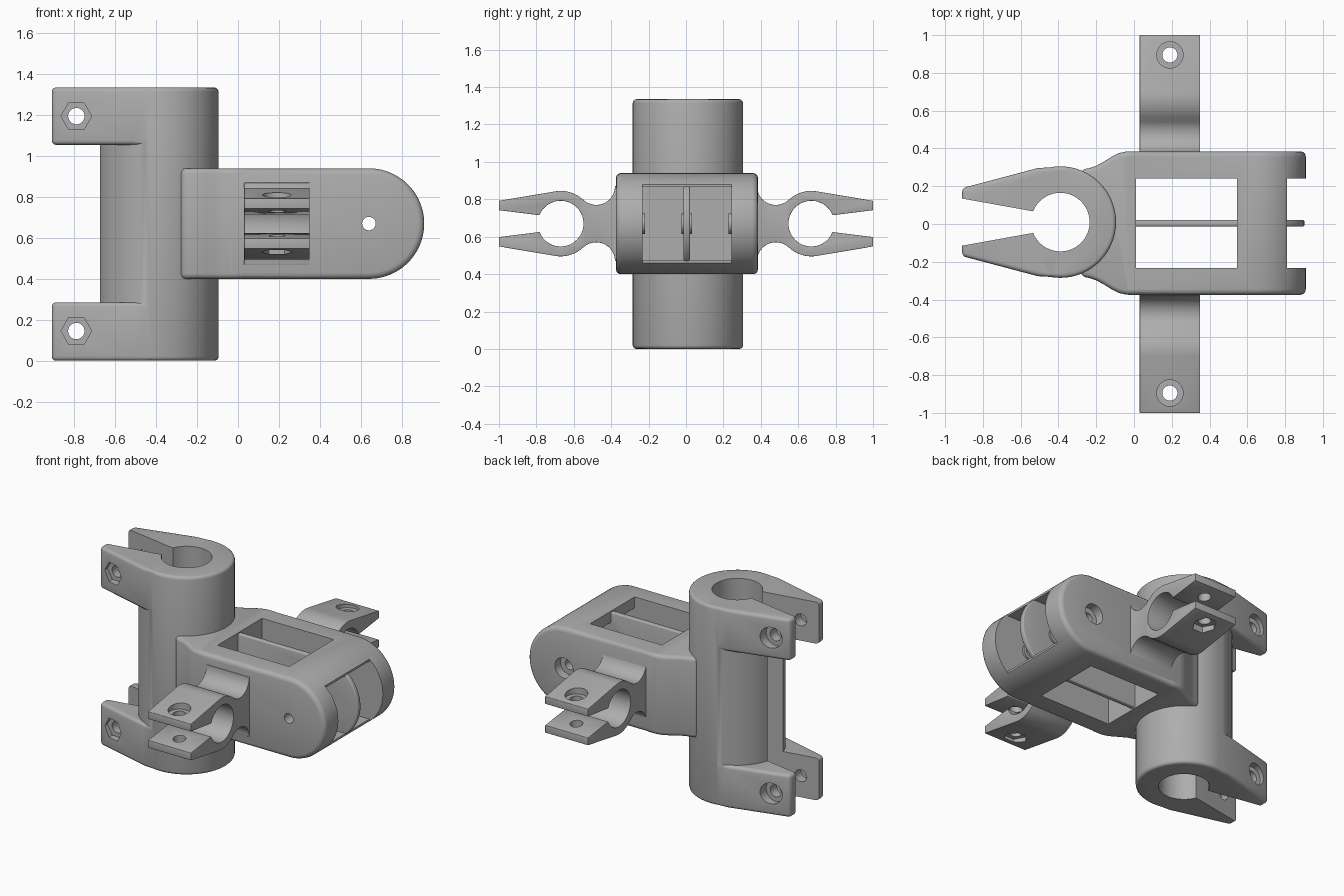
import bpy, bmesh, math

cube = bpy.data.objects.get("Cube")
if cube:
    bpy.data.objects.remove(cube, do_unlink=True)

grey = bpy.data.materials.new("plain_grey")
grey.use_nodes = True
grey.diffuse_color = (0.42, 0.42, 0.42, 1)
grey.node_tree.nodes["Principled BSDF"].inputs["Base Color"].default_value = (0.42, 0.42, 0.42, 1)


def arc(cx, cy, r, start, end, n=24):
    angles = [math.radians(start + (end - start) * i / n) for i in range(n + 1)]
    return [(cx + r * math.cos(a), cy + r * math.sin(a)) for a in angles]


def circle(cx, cy, r, n=64):
    return arc(cx, cy, r, 0, 360, n)[:-1]


def rect(x0, x1, y0, y1):
    return [(x0, y0), (x1, y0), (x1, y1), (x0, y1)]


def activate(obj):
    bpy.ops.object.select_all(action='DESELECT')
    obj.select_set(True)
    bpy.context.view_layer.objects.active = obj


def prism(name, pts, axis, lo, hi, bevel=0):
    """Extrude a closed profile along an axis and round its hard edges."""
    place = {'X': lambda p, t: (t, p[0], p[1]),
             'Y': lambda p, t: (p[0], t, p[1]),
             'Z': lambda p, t: (p[0], p[1], t)}[axis]
    bm = bmesh.new()
    low = [bm.verts.new(place(p, lo)) for p in pts]
    high = [bm.verts.new(place(p, hi)) for p in pts]
    bm.faces.new(low)
    bm.faces.new(high)
    for i in range(len(pts)):
        j = (i + 1) % len(pts)
        bm.faces.new((low[i], low[j], high[j], high[i]))
    bmesh.ops.recalc_face_normals(bm, faces=bm.faces)
    mesh = bpy.data.meshes.new(name)
    bm.to_mesh(mesh)
    bm.free()
    mesh.materials.append(grey)
    obj = bpy.data.objects.new(name, mesh)
    bpy.context.collection.objects.link(obj)
    if bevel:
        mod = obj.modifiers.new("round", 'BEVEL')
        mod.width, mod.segments = bevel, 3
        mod.limit_method, mod.angle_limit = 'ANGLE', math.radians(30)
        activate(obj)
        bpy.ops.object.modifier_apply(modifier=mod.name)
    return obj


def combine(obj, other, operation):
    mod = obj.modifiers.new("combine", 'BOOLEAN')
    mod.operation, mod.solver, mod.object = operation, 'EXACT', other
    activate(obj)
    bpy.ops.object.modifier_apply(modifier=mod.name)
    bpy.data.objects.remove(other, do_unlink=True)


def cut(obj, *profile):
    combine(obj, prism("cutter", *profile), 'DIFFERENCE')


def join(obj, *profile):
    combine(obj, prism("piece", *profile), 'UNION')


def finish(obj):
    activate(obj)
    bpy.ops.object.shade_smooth_by_angle(angle=math.radians(35))


# Vertical tube clamp with two pairs of ears
TX, TY, TOP = -0.39, 0.01, 1.335
MID = 0.67
clamp = prism("tube_clamp", circle(TX, TY, 0.295), 'Z', 0, TOP, 0.02)
ear = [(-0.91, TY - 0.18), (-0.51, TY - 0.286), (TX, TY - 0.293), (TX, TY + 0.293),
       (-0.51, TY + 0.286), (-0.91, TY + 0.18)]
for lo, hi in ((0, 0.285), (1.055, TOP)):
    join(clamp, ear, 'Z', lo, hi, 0.02)

# Bore and flared slot running the full height
keyhole = arc(TX, TY, 0.155, -158, 158, 56)
keyhole += [(-0.55, TY + 0.06), (-0.95, TY + 0.132), (-0.95, TY - 0.132), (-0.55, TY - 0.06)]
cut(clamp, keyhole, 'Z', -0.1, TOP + 0.1)

# Ear bolt holes: hexagonal recess in front, round recess behind
for z in (0.145, 1.195):
    cut(clamp, circle(-0.79, z, 0.04, 32), 'Y', -0.5, 0.5)
    cut(clamp, circle(-0.79, z, 0.075, 6), 'Y', -0.5, TY - 0.165)
    cut(clamp, circle(-0.79, z, 0.07, 32), 'Y', TY + 0.165, 0.5)
finish(clamp)

# Fork bracket with a rounded end and a flared neck
BOT, HIGH, LEFT, RIGHT = 0.40, 0.94, -0.375, 0.385
PX = 0.64


def tongue(x0, r):
    return [(x0, MID - r)] + arc(PX, MID, r, -90, 90, 40) + [(x0, MID + r)]


bracket = prism("fork_bracket", tongue(-0.06, 0.27), 'Y', LEFT, RIGHT, 0.03)
half = [(-0.28, 0.283), (-0.24, 0.29), (-0.20, 0.303), (-0.16, 0.325), (-0.12, 0.35),
        (-0.08, 0.37), (-0.04, 0.379), (0.04, 0.38)]
neck = [(x, 0.005 + w) for x, w in half] + [(x, 0.005 - w) for x, w in reversed(half)]
join(bracket, neck, 'Z', BOT, HIGH, 0.025)
cut(bracket, circle(TX, TY, 0.157), 'Z', 0, TOP)

# Open windows, hollow middle and open end between the cheeks
IN_L, IN_R = -0.232, 0.242
cut(bracket, rect(0.01, 0.545, IN_L, IN_R), 'Z', 0.2, 1.2)
cut(bracket, rect(0.5, 0.83, 0.475, 0.865), 'Y', IN_L, IN_R)
cut(bracket, rect(0.81, 1.1, IN_L, IN_R), 'Z', 0.2, 1.2)

# Centre rib and pin bosses
join(bracket, tongue(-0.02, 0.262), 'Y', -0.013, 0.021, 0.008)
for lo, hi in ((-0.27, IN_L + 0.014), (-0.024, 0.032), (IN_R - 0.014, 0.28)):
    join(bracket, circle(PX, MID, 0.055, 32), 'Y', lo, hi)
cut(bracket, circle(PX, MID, 0.033, 32), 'Y', -0.6, 0.6)
cut(bracket, circle(PX, MID, 0.068, 32), 'Y', RIGHT - 0.06, 0.6)
finish(bracket)

# Small side clamps on both cheeks
outer = arc(0.48, 0.2, 0.1, 180, 313.5, 20) + arc(0.67, 0, 0.175, 132, 80, 10)
inner = [(1.0, 0.122), (1.0, 0.072), (0.785, 0.045)] + arc(0.67, 0, 0.122, 22, 180, 28)
upper = [(0.34, 0.2)] + outer + inner
outline = upper + [(u, -w) for u, w in reversed(upper[:-1])]
for side, name in ((-1, "front_side_clamp"), (1, "back_side_clamp")):
    arm = prism(name, [(side * u, MID + w) for u, w in outline], 'X', 0.03, 0.35, 0.014)
    y = side * 0.895
    cut(arm, circle(0.19, y, 0.04, 32), 'Z', 0.3, 1.0)
    cut(arm, circle(0.19, y, 0.07, 32), 'Z', MID + 0.108, 1.0)
    cut(arm, circle(0.19, y, 0.075, 6), 'Z', 0.3, MID - 0.108)
    finish(arm)
